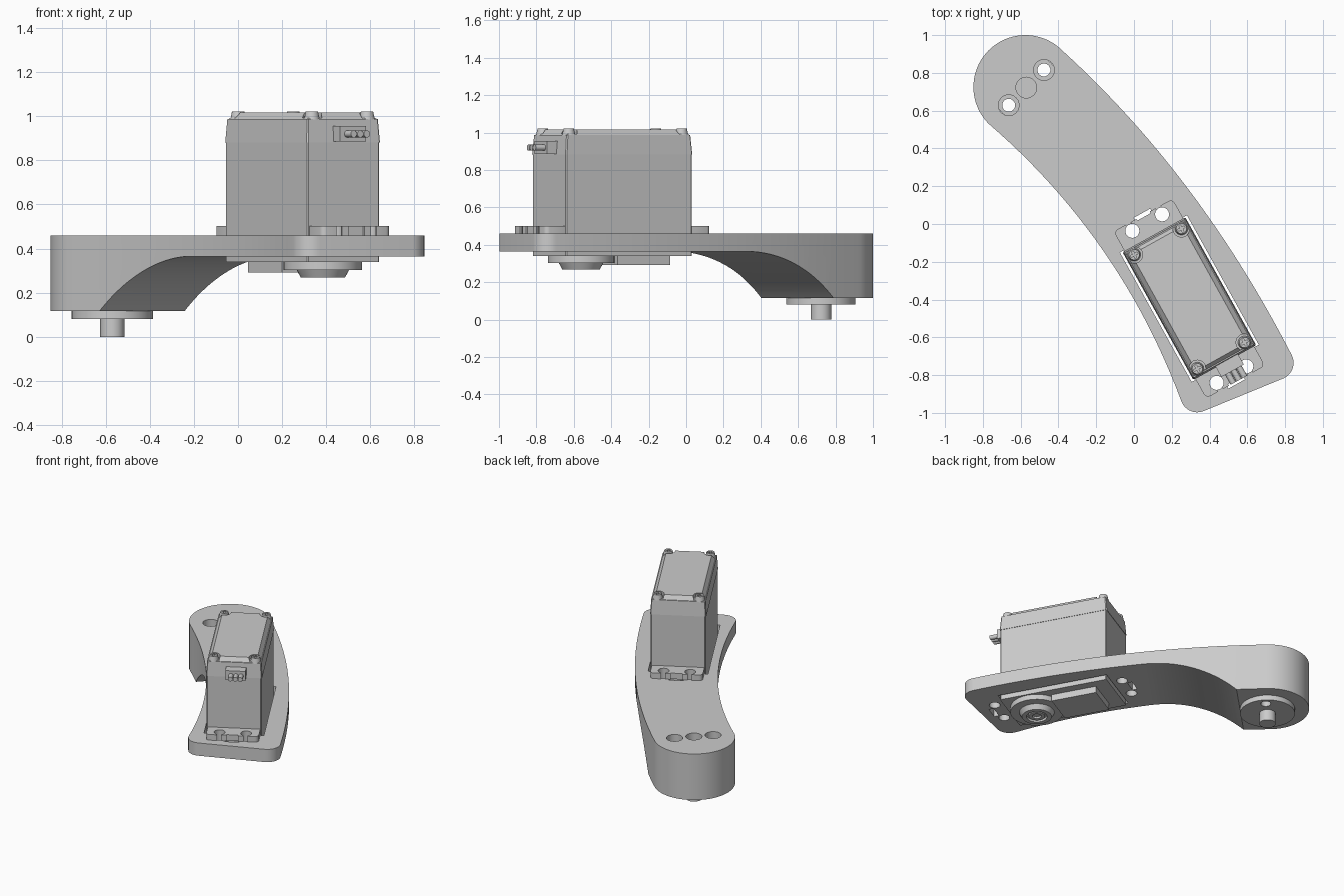
import bpy, bmesh, math
from mathutils import Matrix, Vector

old = bpy.data.objects.get("Cube")
if old:
    bpy.data.objects.remove(old)

grey = bpy.data.materials.new("plain grey")
grey.use_nodes = True
grey.diffuse_color = (0.6, 0.6, 0.6, 1)
grey.node_tree.nodes["Principled BSDF"].inputs["Base Color"].default_value = (0.6, 0.6, 0.6, 1)

WORLD = Matrix.Identity(4)
SERVO = Matrix.Translation((0.293, -0.395, 0)) @ Matrix.Rotation(math.radians(29), 4, 'Z')
END = Matrix.Translation((-0.57, 0.722, 0)) @ Matrix.Rotation(math.radians(45), 4, 'Z')


def arc(cx, cy, r, a0, a1, n):
    angles = [math.radians(a0 + (a1 - a0) * i / n) for i in range(n + 1)]
    return [(cx + r * math.cos(a), cy + r * math.sin(a)) for a in angles]


def circle(x, y, r, n=32):
    return arc(x, y, r, 0, 360, n)[:-1]


def rect(w, d, x=0, y=0, r=0.0, n=1):
    """Rectangle by half sizes, with rounded (n > 1) or chamfered corners."""
    if not r:
        return [(x - w, y - d), (x + w, y - d), (x + w, y + d), (x - w, y + d)]
    pts = []
    for sx, sy, a in ((1, 1, 0), (-1, 1, 90), (-1, -1, 180), (1, -1, 270)):
        pts += arc(x + sx * (w - r), y + sy * (d - r), r, a, a + 90, n)
    return pts


def bezier(a, c, b, n=24):
    a, b, c = Vector(a), Vector(b), Vector(c)
    ts = [i / n for i in range(1, n)]
    return [tuple(a * (1 - t) ** 2 + c * 2 * t * (1 - t) + b * t * t) for t in ts]


def loft(name, bottom, top, z0, z1, frame=WORLD):
    """Solid between two outlines with the same number of points."""
    bm = bmesh.new()
    lo = [bm.verts.new((x, y, z0)) for x, y in bottom]
    hi = [bm.verts.new((x, y, z1)) for x, y in top]
    bm.faces.new(lo)
    bm.faces.new(hi)
    for i in range(len(lo)):
        j = (i + 1) % len(lo)
        bm.faces.new((lo[i], lo[j], hi[j], hi[i]))
    bm.transform(frame)
    bmesh.ops.recalc_face_normals(bm, faces=bm.faces)
    mesh = bpy.data.meshes.new(name)
    bm.to_mesh(mesh)
    bm.free()
    mesh.materials.append(grey)
    ob = bpy.data.objects.new(name, mesh)
    bpy.context.collection.objects.link(ob)
    smooth(ob)
    return ob


def prism(name, outline, z0, z1, frame=WORLD):
    return loft(name, outline, outline, z0, z1, frame)


def smooth(ob):
    ob.data.polygons.foreach_set("use_smooth", [True] * len(ob.data.polygons))
    ob.data.set_sharp_from_angle(angle=math.radians(30))


def cut(ob, *cutters):
    """Subtract each cutter, then discard it."""
    for c in cutters:
        c.hide_render = True
        mod = ob.modifiers.new("cut", 'BOOLEAN')
        mod.operation, mod.solver, mod.object = 'DIFFERENCE', 'EXACT', c
        bpy.context.view_layer.objects.active = ob
        bpy.ops.object.modifier_apply(modifier=mod.name)
        bpy.data.objects.remove(c)
    smooth(ob)


def hole(x, y, r, z0, z1, frame):
    return prism("hole cutter", circle(x, y, r), z0, z1, frame)


# Curved arm: round thick end, two bowed edges, two rounded corners
big = arc(-0.575, 0.725, 0.275, 225, 45, 40)
right_corner = arc(0.755, -0.735, 0.09, 28, -65, 10)
left_corner = arc(0.335, -0.907, 0.09, -65, -157, 10)
outline = (big + bezier(big[-1], (0.343, 0.262), right_corner[0]) + right_corner
           + left_corner + bezier(left_corner[-1], (-0.071, -0.071), big[0]))
arm = prism("curved_arm", outline, 0.117, 0.46)

# Underside: concave sweep up to the thin plate
R, T = 0.92, 0.365
sweep = [(-0.1 - R * math.sin(math.radians(a)), T - R + R * math.cos(math.radians(a)))
         for a in range(0, 49, 2)]
profile = [(2, T)] + sweep + [(2, sweep[-1][1])]
along = Vector((1, -1, 0)).normalized()
across = Vector((-1, -1, 0)).normalized()
tilt = Matrix((along, (0, 0, 1), across)).transposed().to_4x4()
cut(arm, prism("sweep cutter", profile, -2, 2, tilt))

# Servo pocket, screw holes and slots in the arm
cut(arm, prism("pocket cutter", rect(0.203, 0.392), 0.2, 0.6, SERVO))
for s in (-1, 1):
    cut(arm, hole(-0.09, s * 0.46, 0.037, 0.2, 0.6, SERVO),
        hole(0.09, s * 0.46, 0.037, 0.2, 0.6, SERVO),
        prism("slot cutter", rect(0.05, 0.017, 0, s * 0.5), 0.2, 0.6, SERVO))
for x in (-0.132, 0, 0.132):
    cut(arm, hole(x, 0, 0.055, 0.05, 0.6, END))

# Output disc and shaft under the thick end
disc = prism("end_disc", circle(0, 0, 0.185, 48), 0.08, 0.12, END)
cut(disc, hole(-0.132, 0, 0.034, 0, 0.3, END), hole(0.132, 0, 0.034, 0, 0.3, END))
prism("end_shaft", circle(0, 0, 0.055), 0, 0.1, END)

# Servo case: body, cap and sloped lid
prism("servo_body", rect(0.187, 0.384, r=0.006), 0.34, 0.885, SERVO)
loft("servo_cap", rect(0.190, 0.387, r=0.006), rect(0.184, 0.378, r=0.006),
     0.882, 0.988, SERVO)
lid = loft("servo_lid", rect(0.180, 0.372), rect(0.155, 0.352), 0.986, 1.018, SERVO)
for sx in (-1, 1):
    for sy in (-1, 1):
        x, y = sx * 0.143, sy * 0.345
        cut(lid, hole(x, y, 0.045, 0.992, 1.1, SERVO))
        # Lid screws with crossed slots
        screw = loft("lid_screw", circle(x, y, 0.036, 20), circle(x, y, 0.028, 20),
                     0.985, 1.022, SERVO)
        cut(screw, prism("cutter", rect(0.02, 0.005, x, y), 1.01, 1.1, SERVO),
            prism("cutter", rect(0.005, 0.02, x, y), 1.01, 1.1, SERVO))

# Mounting tabs with open-ended screw holes
for side, s in (("back", 1), ("front", -1)):
    tab = prism(side + "_mounting_tab", rect(0.178, 0.075, 0, s * 0.43, 0.025, 4),
                0.458, 0.502, SERVO)
    for x in (-0.09, 0.09):
        cut(tab, hole(x, s * 0.46, 0.037, 0.4, 0.6, SERVO),
            prism("cutter", rect(0.014, 0.05, x, s * 0.51), 0.4, 0.6, SERVO))
    cut(tab, prism("cutter", rect(0.04, 0.01, 0, s * 0.505), 0.4, 0.6, SERVO))

# Cable connector with three leads
prism("connector_block", rect(0.068, 0.04, 0.015, -0.405), 0.885, 0.955, SERVO)
for i in (-1, 0, 1):
    lead = SERVO @ Matrix.Translation((0.02 + i * 0.034, -0.43, 0.92)) \
        @ Matrix.Rotation(math.pi / 2, 4, 'X')
    prism("connector_lead", circle(0, 0, 0.016, 16), 0, 0.075, lead)

# Gear housing and output boss below the servo
prism("gear_housing", rect(0.125, 0.16, 0, 0.125), 0.292, 0.345, SERVO)
prism("output_base", circle(0, -0.19, 0.178, 48), 0.302, 0.345, SERVO)
collar = loft("output_collar", circle(0, -0.19, 0.10, 40), circle(0, -0.19, 0.12, 40),
              0.268, 0.305, SERVO)
cut(collar, hole(0, -0.19, 0.07, 0.2, 0.285, SERVO))
spline = prism("output_spline", circle(0, -0.19, 0.055), 0.272, 0.31, SERVO)
cut(spline, hole(0, -0.19, 0.03, 0.2, 0.3, SERVO))
